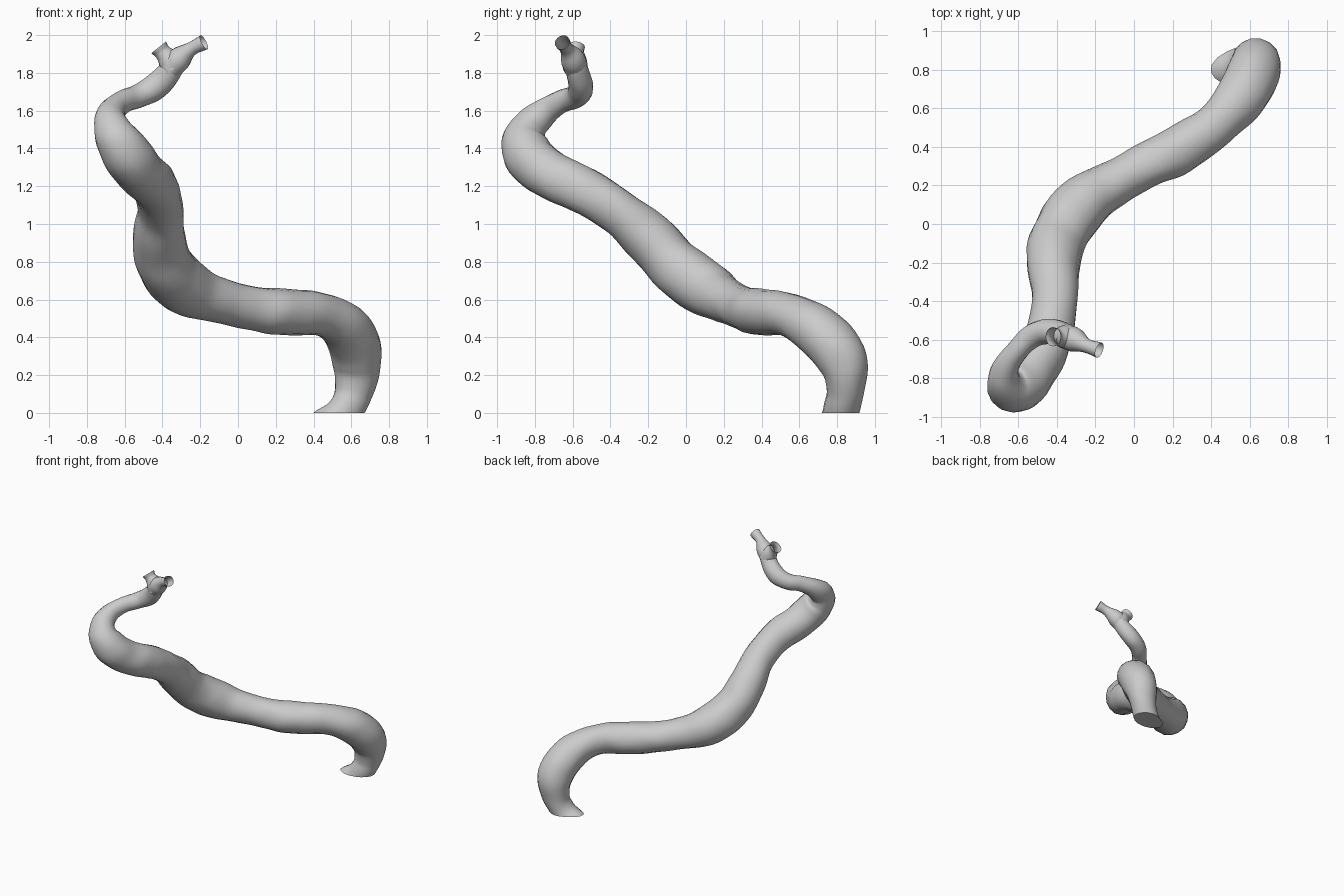
import bpy
import bmesh
import math
from mathutils import Vector, noise

if "Cube" in bpy.data.objects:
    bpy.data.objects.remove(bpy.data.objects["Cube"], do_unlink=True)

grey = bpy.data.materials.new("plain grey")
grey.use_nodes = True
COLOUR = (0.6, 0.6, 0.6, 1)
grey.diffuse_color = COLOUR
grey.node_tree.nodes["Principled BSDF"].inputs["Base Color"].default_value = COLOUR


def tube(name, points, caps=False, lumps=0.0, floor=False):
    """Sweep a round section along (x, y, z, radius) points."""
    curve = bpy.data.curves.new(name, "CURVE")
    curve.dimensions = "3D"
    curve.bevel_depth = 1.0
    curve.bevel_resolution = 6
    curve.resolution_u = 6
    curve.use_fill_caps = caps
    spline = curve.splines.new("BEZIER")
    spline.radius_interpolation = "CARDINAL"
    spline.bezier_points.add(len(points) - 1)
    for bp, (x, y, z, r) in zip(spline.bezier_points, points):
        bp.co = (x, y, z)
        bp.radius = r
        bp.handle_left_type = bp.handle_right_type = "AUTO"
    ob = bpy.data.objects.new(name, curve)
    bpy.context.collection.objects.link(ob)
    bpy.ops.object.select_all(action="DESELECT")
    ob.select_set(True)
    bpy.context.view_layer.objects.active = ob
    bpy.ops.object.convert(target="MESH")
    ob = bpy.context.object
    ob.name = name
    bm = bmesh.new()
    bm.from_mesh(ob.data)
    bmesh.ops.remove_doubles(bm, verts=bm.verts, dist=0.0005)
    # gentle organic unevenness
    for v in bm.verts:
        v.co += lumps * noise.noise_vector(v.co * 7)
    # flat cut where the tube meets the floor
    if floor:
        cut = bmesh.ops.bisect_plane(
            bm, geom=bm.verts[:] + bm.edges[:] + bm.faces[:],
            plane_co=(0, 0, 0), plane_no=(0, 0, -1), clear_outer=True)
        rim = [e for e in cut["geom_cut"] if isinstance(e, bmesh.types.BMEdge)]
        bmesh.ops.holes_fill(bm, edges=rim)
    bmesh.ops.recalc_face_normals(bm, faces=bm.faces)
    bm.to_mesh(ob.data)
    bm.free()
    ob.data.materials.clear()
    ob.data.materials.append(grey)
    bpy.ops.object.shade_smooth_by_angle(angle=math.radians(40))
    return ob


# main winding tube, from the floor to the fork
tube("main_vessel", [
    (0.46, 0.80, -0.08, 0.10),
    (0.56, 0.82, 0.01, 0.095),
    (0.615, 0.845, 0.13, 0.105),
    (0.63, 0.82, 0.29, 0.135),
    (0.58, 0.70, 0.43, 0.135),
    (0.45, 0.54, 0.52, 0.115),
    (0.23, 0.385, 0.535, 0.125),
    (0.05, 0.295, 0.56, 0.117),
    (-0.10, 0.215, 0.595, 0.12),
    (-0.28, 0.09, 0.67, 0.15),
    (-0.38, -0.05, 0.77, 0.148),
    (-0.42, -0.20, 0.93, 0.14),
    (-0.41, -0.38, 1.08, 0.12),
    (-0.44, -0.58, 1.195, 0.125),
    (-0.52, -0.75, 1.28, 0.13),
    (-0.61, -0.85, 1.40, 0.128),
    (-0.665, -0.84, 1.50, 0.102),
    (-0.67, -0.76, 1.585, 0.076),
    (-0.61, -0.66, 1.645, 0.06),
    (-0.52, -0.58, 1.68, 0.062),
    (-0.44, -0.56, 1.725, 0.068),
    (-0.36, -0.58, 1.81, 0.062),
    (-0.33, -0.60, 1.87, 0.055),
], caps=True, lumps=0.008, floor=True)

# two small open branches at the fork
tube("short_branch", [
    (-0.34, -0.585, 1.82, 0.066),
    (-0.37, -0.585, 1.875, 0.058),
    (-0.40, -0.585, 1.91, 0.044),
    (-0.42, -0.585, 1.935, 0.05),
])
tube("long_branch", [
    (-0.36, -0.585, 1.82, 0.06),
    (-0.31, -0.60, 1.875, 0.064),
    (-0.25, -0.63, 1.925, 0.038),
    (-0.18, -0.655, 1.962, 0.041),
])
